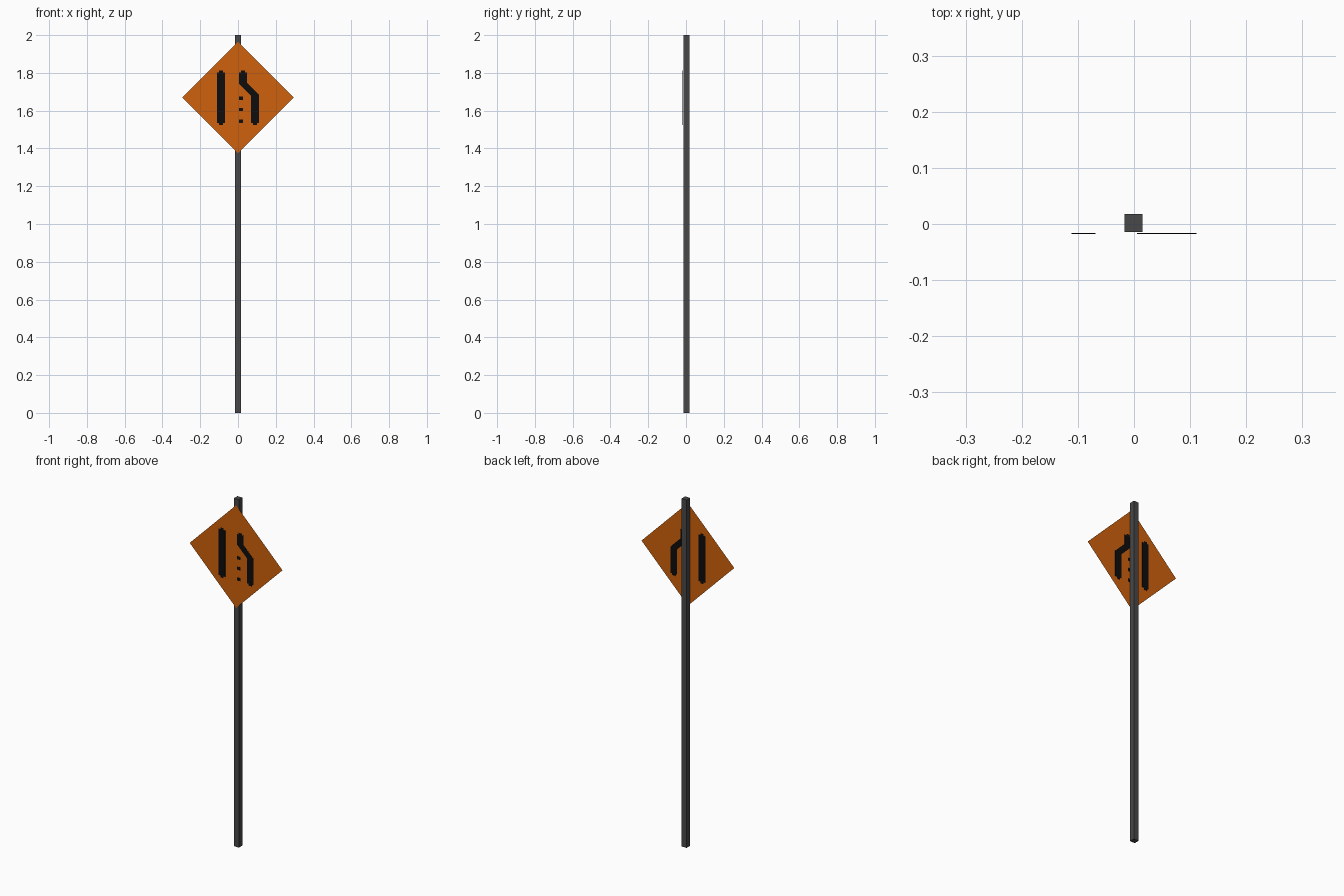
import bpy, bmesh

if "Cube" in bpy.data.objects:
    bpy.data.objects.remove(bpy.data.objects["Cube"])

SIGN_Y, SIGN_Z, SIGN_R = -0.0172, 1.67, 0.295


def material(name, rgb):
    m = bpy.data.materials.new(name)
    m.diffuse_color = (*rgb, 1.0)
    m.use_nodes = True
    m.node_tree.nodes["Principled BSDF"].inputs["Base Color"].default_value = m.diffuse_color
    return m


orange = material("sign orange", (0.62, 0.12, 0.004))
black = material("marking black", (0.004, 0.004, 0.004))
grey = material("post grey", (0.065, 0.065, 0.067))


def plate(name, outline, mat, thickness=0.0):
    """Flat panel from an (x, z) outline; centred on the sign plane."""
    bm = bmesh.new()
    face = bm.faces.new([bm.verts.new((x, SIGN_Y - thickness / 2, z)) for x, z in outline])
    if thickness:
        ext = bmesh.ops.extrude_face_region(bm, geom=[face])
        for v in ext["geom"]:
            if isinstance(v, bmesh.types.BMVert):
                v.co.y += thickness
        bmesh.ops.recalc_face_normals(bm, faces=bm.faces)
    me = bpy.data.meshes.new(name)
    bm.to_mesh(me)
    bm.free()
    me.materials.append(mat)
    ob = bpy.data.objects.new(name, me)
    bpy.context.collection.objects.link(ob)
    return ob


def end_cap(x0, x1, z, dz):
    """Stepped pixel-like end of a stripe, from x0 to x1."""
    s = 0.011 if x1 > x0 else -0.011
    return [(x0, z), (x0 + s, z), (x0 + s, z + dz), (x1 - s, z + dz), (x1 - s, z), (x1, z)]


# Square post
bpy.ops.mesh.primitive_cube_add(size=1, location=(-0.0005, 0.002, 1))
post = bpy.context.object
post.name = "post"
post.scale = (0.032, 0.032, 2)
bpy.ops.object.transform_apply(location=False, rotation=False, scale=True)
post.data.materials.append(grey)

# Single-sheet diamond panel
plate("diamond_panel", [(0, SIGN_Z - SIGN_R), (SIGN_R, SIGN_Z),
                        (0, SIGN_Z + SIGN_R), (-SIGN_R, SIGN_Z)], orange)

# Markings, visible from both sides of the sheet
T, TOP, BOTTOM, CAP = 0.0016, 1.802, 1.535, 0.01
plate("straight_lane_stripe",
      end_cap(-0.111, -0.069, BOTTOM, -CAP) + end_cap(-0.069, -0.111, TOP, CAP), black, T)
plate("merging_lane_stripe",
      end_cap(0.069, 0.111, BOTTOM, -CAP) + [(0.111, 1.685), (0.048, 1.748)]
      + end_cap(0.048, 0.005, TOP, CAP) + [(0.005, 1.743), (0.069, 1.679)], black, T)
for i, z in enumerate((1.544, 1.606, 1.666)):
    plate(f"lane_dash_{i + 1}", [(0.005, z - 0.009), (0.027, z - 0.009),
                                 (0.027, z + 0.009), (0.005, z + 0.009)], black, T)
